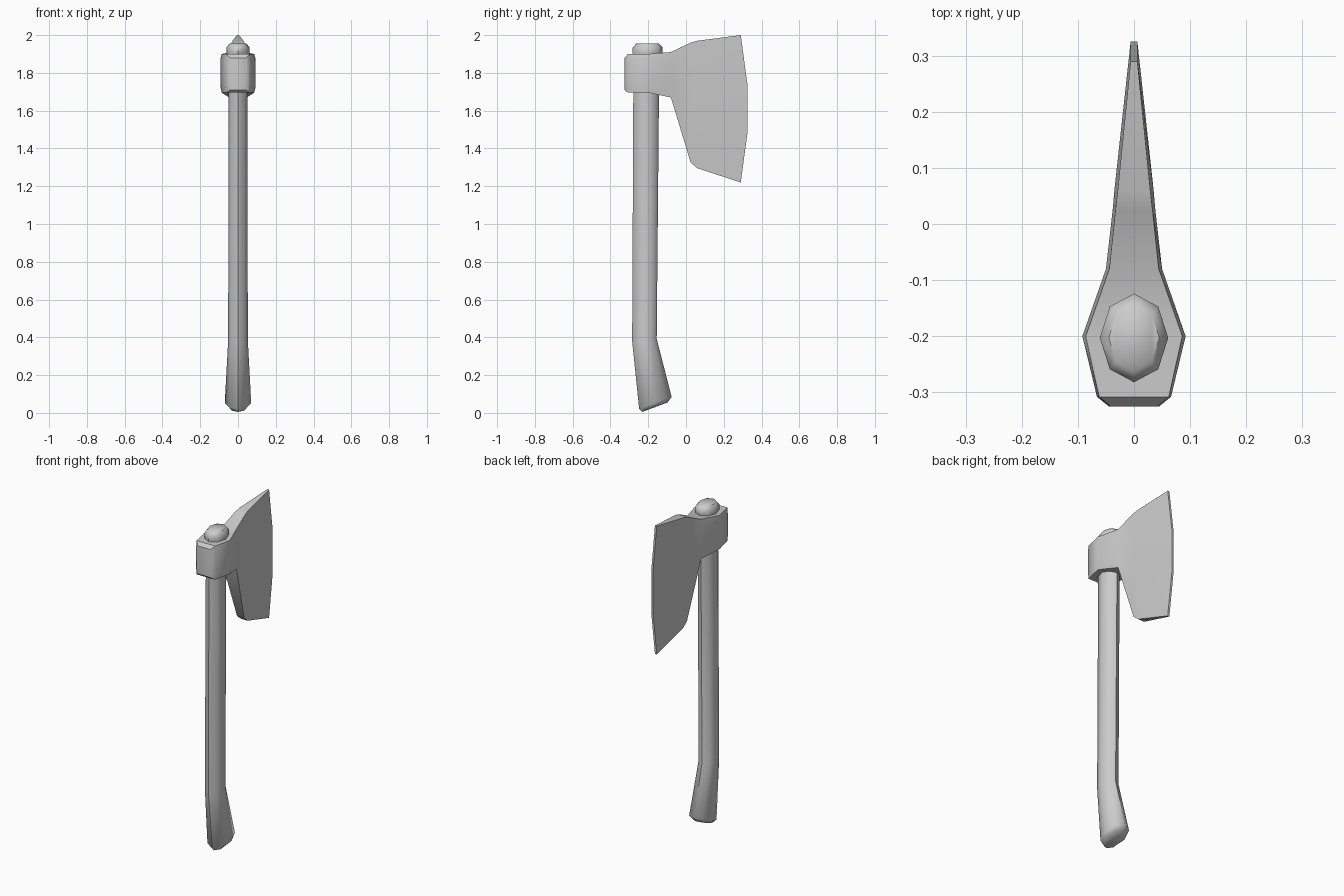
import bpy, bmesh, math

cube = bpy.data.objects.get("Cube")
if cube:
    bpy.data.objects.remove(cube)

grey = bpy.data.materials.new("plain grey")
grey.use_nodes = True
grey.diffuse_color = (0.6, 0.6, 0.6, 1)
grey.node_tree.nodes["Principled BSDF"].inputs["Base Color"].default_value = (0.6, 0.6, 0.6, 1)


def loft(name, rings, angle):
    """Skin closed rings of equal length and cap both ends."""
    bm = bmesh.new()
    loops = [[bm.verts.new(p) for p in ring] for ring in rings]
    n = len(loops[0])
    for a, b in zip(loops, loops[1:]):
        for i in range(n):
            j = (i + 1) % n
            bm.faces.new((a[i], a[j], b[j], b[i]))
    bm.faces.new(loops[0])
    bm.faces.new(loops[-1])
    bmesh.ops.recalc_face_normals(bm, faces=bm.faces)
    mesh = bpy.data.meshes.new(name)
    bm.to_mesh(mesh)
    bm.free()
    mesh.materials.append(grey)
    obj = bpy.data.objects.new(name, mesh)
    bpy.context.collection.objects.link(obj)
    bpy.ops.object.select_all(action='DESELECT')
    obj.select_set(True)
    bpy.context.view_layer.objects.active = obj
    bpy.ops.object.shade_smooth_by_angle(angle=math.radians(angle))


def oval(y, z, rx, ry, tilt=0.0):
    """Eight-sided ring; tilt is the rise in z per unit of y."""
    ring = []
    for k in range(8):
        a = k * math.tau / 8
        dy = ry * math.sin(a)
        ring.append((rx * math.cos(a), y + dy, z + tilt * dy))
    return ring


def section(rows):
    """Mirrored ring from (y, z, half width) rows, bottom to top."""
    right = [(w, y, z) for y, z, w in rows]
    left = [(-w, y, z) for y, z, w in reversed(rows)]
    return right + left


def upright(y, zs, ws):
    return section([(y, z, w) for z, w in zip(zs, ws)])


# Handle: flared tilted butt, straight shaft, knob above the head
loft("handle", [
    oval(-0.165, 0.03, 0.045, 0.068, 0.37),
    oval(-0.162, 0.053, 0.07, 0.086, 0.37),
    oval(-0.220, 0.385, 0.052, 0.065, 0.1),
    oval(-0.211, 1.70, 0.05, 0.068),
    oval(-0.205, 1.88, 0.055, 0.075),
    oval(-0.203, 1.905, 0.061, 0.079),
    oval(-0.203, 1.935, 0.061, 0.079),
    oval(-0.203, 1.955, 0.045, 0.06),
], 50)

# Axe head: poll, eye, neck, bearded blade and curved cutting edge
loft("axe_head", [
    upright(-0.325, (1.71, 1.75, 1.84, 1.88), (0.042, 0.045, 0.045, 0.042)),
    upright(-0.308, (1.695, 1.73, 1.86, 1.90), (0.062, 0.066, 0.066, 0.062)),
    upright(-0.20, (1.695, 1.72, 1.88, 1.90), (0.086, 0.092, 0.092, 0.086)),
    upright(-0.08, (1.67, 1.72, 1.86, 1.91), (0.046, 0.05, 0.05, 0.044)),
    upright(0.025, (1.325, 1.48, 1.80, 1.96), (0.024, 0.035, 0.038, 0.033)),
    upright(0.06, (1.295, 1.46, 1.80, 1.97), (0.022, 0.032, 0.035, 0.029)),
    section([(0.29, 1.22, 0.006), (0.325, 1.48, 0.006),
             (0.325, 1.74, 0.006), (0.29, 2.0, 0.006)]),
], 40)
